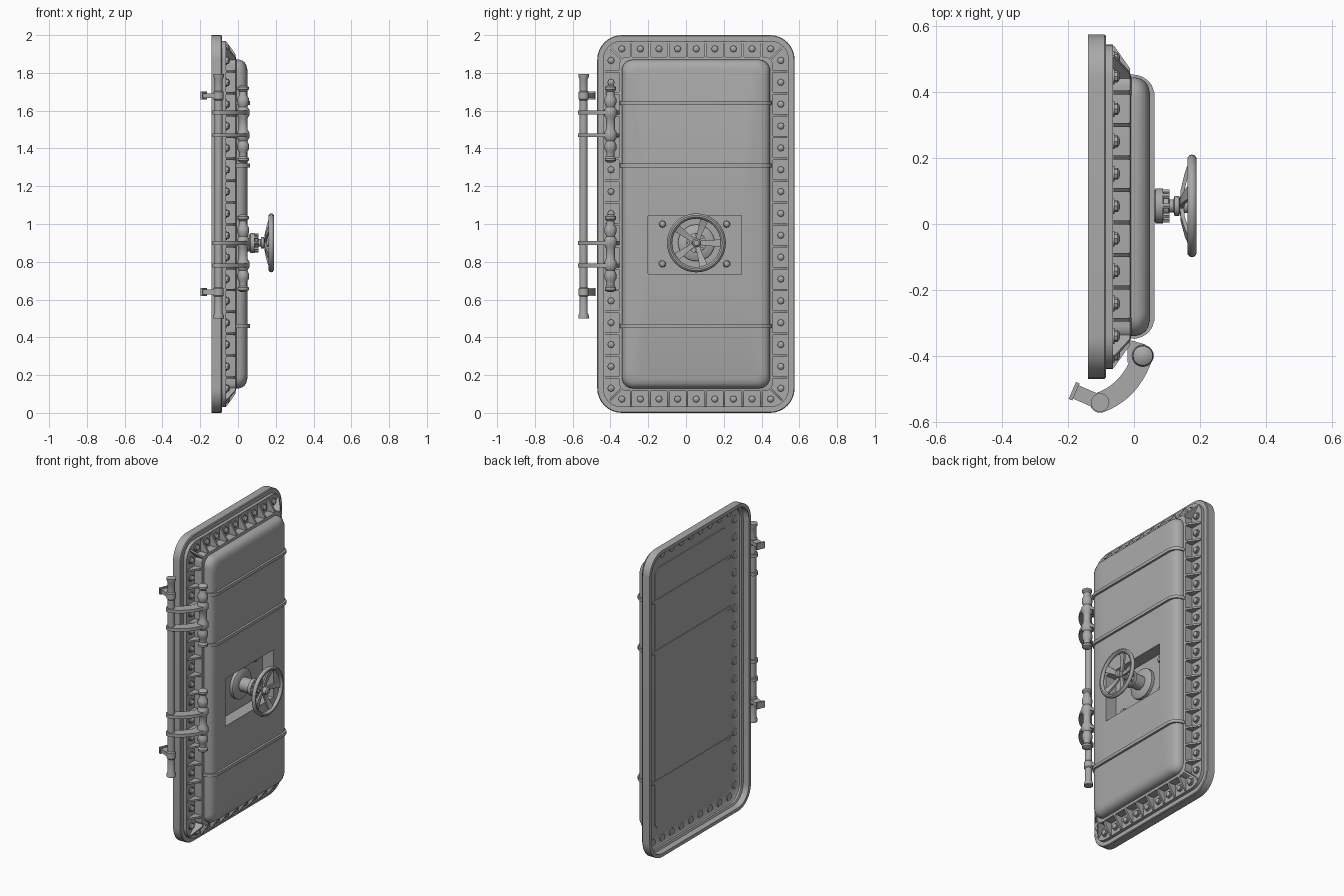
import bpy, bmesh
from math import sin, cos, pi
from mathutils import Matrix, Vector

cube = bpy.data.objects.get("Cube")
if cube:
    bpy.data.objects.remove(cube)

steel = bpy.data.materials.new("grey_steel")
steel.use_nodes = True
GREY = (0.4, 0.4, 0.4, 1)
steel.diffuse_color = GREY
steel.node_tree.nodes["Principled BSDF"].inputs["Base Color"].default_value = GREY

parts = []
# Rectangles in the door plane: centre y, centre z, half width, half height
DOOR = (.0525, 1, .5225, 1)
RECESS = (.0475, .89, .2475, .155)
CY, _, HALF_Y, _ = DOOR
FLOOR = -.03   # bottom of the lock recess
ALONG_X = Matrix.Rotation(pi / 2, 4, 'Y')


def finish(name, bm):
    bmesh.ops.recalc_face_normals(bm, faces=bm.faces)
    mesh = bpy.data.meshes.new(name)
    bm.to_mesh(mesh)
    bm.free()
    mesh.materials.append(steel)
    ob = bpy.data.objects.new(name, mesh)
    bpy.context.collection.objects.link(ob)
    parts.append(ob)
    return ob


def loft(bm, rings, loop=False):
    """Skin a stack of equal rings; loop joins last to first, else caps."""
    rows = [[bm.verts.new(p) for p in r] for r in rings]
    n = len(rows[0])
    pairs = list(zip(rows, rows[1:])) + ([(rows[-1], rows[0])] if loop else [])
    for a, b in pairs:
        for i in range(n):
            j = (i + 1) % n
            bm.faces.new((a[i], a[j], b[j], b[i]))
    if not loop:
        bm.faces.new(rows[0])
        bm.faces.new(rows[-1])


def outline(inset, x, radius, box=DOOR):
    """Rounded rectangle in the door plane, inset from the box edge."""
    cy, cz, hy, hz = box
    hy, hz = hy - inset, hz - inset
    pts = []
    for k, (sy, sz) in enumerate(((1, 1), (-1, 1), (-1, -1), (1, -1))):
        for i in range(9):
            a = (k + i / 8) * pi / 2
            pts.append((x, cy + sy * (hy - radius) + radius * cos(a),
                        cz + sz * (hz - radius) + radius * sin(a)))
    return pts


def lathe(bm, profile, matrix, sides=20):
    """Revolve (radius, height) points about local z."""
    loft(bm, [[matrix @ Vector((r * cos(2 * pi * i / sides), r * sin(2 * pi * i / sides), h))
               for i in range(sides)] for r, h in profile])


def prism(bm, pts, offset):
    """Extrude a flat polygon by an offset, centred on it."""
    o = Vector(offset) / 2
    loft(bm, [[Vector(p) - o for p in pts], [Vector(p) + o for p in pts]])


# Outer frame rim
bm = bmesh.new()
rim = ((0, -.14), (0, -.09), (.004, -.085), (.03, -.085), (.035, -.08), (.035, -.095),
       (.022, -.1), (.022, -.14))
loft(bm, [outline(i, x, .13 - i) for i, x in rim], loop=True)
finish("frame_rim", bm)

# Bolting flange with its upright inner wall
bm = bmesh.new()
flange = ((.03, -.085), (.03, -.064), (.115, -.064), (.115, -.012), (.132, -.008), (.15, -.008),
          (.15, -.071), (.05, -.071))
loft(bm, [outline(i, x, max(.045, .13 - i)) for i, x in flange], loop=True)
finish("bolting_flange", bm)

# Raised door panel with rounded edge and a lock recess sunk in its face
panel = ((.13, -.01), (.13, .005), (.134, .02), (.143, .034), (.156, .043), (.18, .049))
bm = bmesh.new()
rings = [outline(.15, -.075, .045)] + [outline(i, x, .06) for i, x in panel]
rings += [outline(0, x, .003, RECESS) for x in (.049, FLOOR)]
loft(bm, rings)
finish("door_panel", bm)

# Straps wrapped across the panel
bm = bmesh.new()
half = [(HALF_Y - i + .01 * (1 - k / 5), x + .014 * k / 5) for k, (i, x) in enumerate(panel)]
half[0] = (half[0][0], -.078)
for z in (.46, 1.31, 1.64):
    pts = [(x, CY + y, z) for y, x in half] + [(x, CY - y, z) for y, x in reversed(half)]
    prism(bm, pts, (0, 0, .02))
finish("panel_straps", bm)

# Bolt and gusset positions round the flange
rows_y = [-.34 + .0985 * k for k in range(9)]
rows_z = [.13 + .1157 * k for k in range(16)]
INSET = .073
bolts = [(y, z) for y in rows_y for z in (INSET, 2 - INSET)]
bolts += [(y, z) for z in rows_z for y in (CY - HALF_Y + INSET, CY + HALF_Y - INSET)]

bm = bmesh.new()
for y, z in bolts:
    m = Matrix.Translation((0, y, z)) @ ALONG_X
    lathe(bm, ((.024, -.077), (.024, -.059)), m, 12)
    lathe(bm, ((.018, -.06), (.018, -.05), (.012, -.045), (.004, -.042)), m, 8)
finish("flange_bolts", bm)


def gusset(bm, foot, out, reach):
    """Tapered rib standing on the flange, running outward from the wall."""
    foot, out = Vector(foot), Vector(out).normalized()
    side = out.cross(Vector((1, 0, 0)))
    pts = [foot + out * d + Vector((x, 0, 0))
           for d, x in ((-.01, -.068), (reach, -.068), (reach, -.06), (.012, -.012), (-.01, -.012))]
    prism(bm, pts, side * .012)


bm = bmesh.new()
for s in (-1, 1):
    for a, b in zip(rows_y, rows_y[1:]):
        gusset(bm, (0, (a + b) / 2, 1 + s * .885), (0, 0, s), .08)
    for a, b in zip(rows_z, rows_z[1:]):
        gusset(bm, (0, CY + s * (HALF_Y - .115), (a + b) / 2), (0, s, 0), .08)
    for t in (-1, 1):
        gusset(bm, (0, CY + s * (HALF_Y - .126), 1 + t * .874), (0, s, t), .085)
finish("flange_gussets", bm)

# Hinge: long vertical pipe with collars at the brackets
PIPE, PIN = Vector((-.103, -.542, 0)), Vector((.027, -.4, 0))
ARMS = (.78, .9, 1.47, 1.59)
BRACKETS = (.64, 1.68)
bm = bmesh.new()
profile = [(.028, .5), (.028, .515), (.021, .53)]
for z in BRACKETS:
    profile += [(.021, z - .025), (.027, z - .018), (.027, z + .018), (.021, z + .025)]
profile += [(.021, 1.765), (.028, 1.78), (.028, 1.795)]
lathe(bm, profile, Matrix.Translation(PIPE))
finish("hinge_pipe", bm)

# Hinge pins with bulging knuckles
bm = bmesh.new()
knuckle = [(.023, 0), (.024, .03), (.033, .045), (.033, .075), (.023, .09), (.031, .11),
           (.031, .135), (.021, .15), (.021, .172), (.03, .182), (.03, .195), (.014, .205)]
for z in (1.53, .845):
    full = [(r, -h) for r, h in reversed(knuckle)] + knuckle[1:]
    lathe(bm, full, Matrix.Translation(PIN + Vector((0, 0, z))))
finish("hinge_pins", bm)

# Curved hinge arms from pipe to pin
bm = bmesh.new()
bend = Vector((-.01, -.508, 0))
for z in ARMS:
    up = Vector((0, 0, z))
    left, right = [], []
    for k in range(11):
        t = k / 10
        p = PIPE * (1 - t) ** 2 + bend * 2 * t * (1 - t) + PIN * t * t
        d = ((bend - PIPE) * (1 - t) + (PIN - bend) * t).normalized()
        n = Vector((-d.y, d.x, 0)) * .031
        left.append(p + n + up)
        right.append(p - n + up)
    prism(bm, left + right[::-1], (0, 0, .02))
    lathe(bm, ((.031, -.01), (.031, .01)), Matrix.Translation(PIPE + up))
    # Tab joining the pin to the door
    prism(bm, [(-.02, -.42, z), (.04, -.42, z), (.035, -.366, z), (-.02, -.35, z)], (0, 0, .02))
finish("hinge_arms", bm)

# Wall brackets behind the pipe
bm = bmesh.new()
out = Vector((-.078, .034, 0)).normalized()
side = Vector((-out.y, out.x, 0))
for z in BRACKETS:
    base = PIPE + Vector((0, 0, z))
    for a, b, w, h in ((0, .085, .022, .024), (.08, .092, .028, .042)):
        prism(bm, [base + out * d + side * e for d, e in ((a, -w), (b, -w), (b, w), (a, w))],
              (0, 0, h))
finish("wall_brackets", bm)

# Bolts in the corners of the lock recess
bm = bmesh.new()
for y in (-.125, .215):
    for z in (.79, 1.0):
        lathe(bm, ((.023, -.005), (.023, .008), (.018, .01), (.015, .018), (.005, .022)),
              Matrix.Translation((FLOOR, y, z)) @ ALONG_X, 12)
finish("lock_bolts", bm)

# Spindle housing rising from the recess, with studs and shaft
HUB = Matrix.Translation((0, .055, .9)) @ ALONG_X
bm = bmesh.new()
lathe(bm, ((.097, FLOOR - .005), (.097, -.01), (.09, -.004), (.045, 0), (.045, .062), (.053, .066),
           (.053, .088), (.03, .09), (.03, .105), (.02, .108), (.02, .12), (.03, .123),
           (.03, .137), (.022, .14), (.022, .175), (.014, .182)), HUB, 28)
for k in range(8):
    a = k * pi / 4
    lathe(bm, ((.009, .08), (.009, .108)),
          HUB @ Matrix.Translation((.042 * cos(a), .042 * sin(a), 0)), 6)
finish("spindle_housing", bm)

# Hand wheel: round rim and five dished spokes
bm = bmesh.new()
rings = []
for i in range(40):
    a = 2 * pi * i / 40
    rings.append([HUB @ Vector(((.142 + .014 * cos(b)) * cos(a), (.142 + .014 * cos(b)) * sin(a),
                                .176 + .014 * sin(b))) for b in (2 * pi * j / 10 for j in range(10))])
loft(bm, rings, loop=True)
for k in range(5):
    turn = HUB @ Matrix.Rotation(2 * pi * k / 5 + .3, 4, 'Z')
    loft(bm, [[turn @ Vector((r, e * w, h + f)) for e, f in ((-1, -.006), (1, -.006), (1, .006), (-1, .006))]
              for r, w, h in ((.01, .011, .145), (.05, .013, .148), (.1, .018, .16), (.142, .023, .175))])
finish("hand_wheel", bm)

# Smooth shading with crisp edges
bpy.ops.object.select_all(action='DESELECT')
for ob in parts:
    ob.select_set(True)
bpy.context.view_layer.objects.active = parts[0]
bpy.ops.object.shade_smooth_by_angle(angle=pi / 5)
